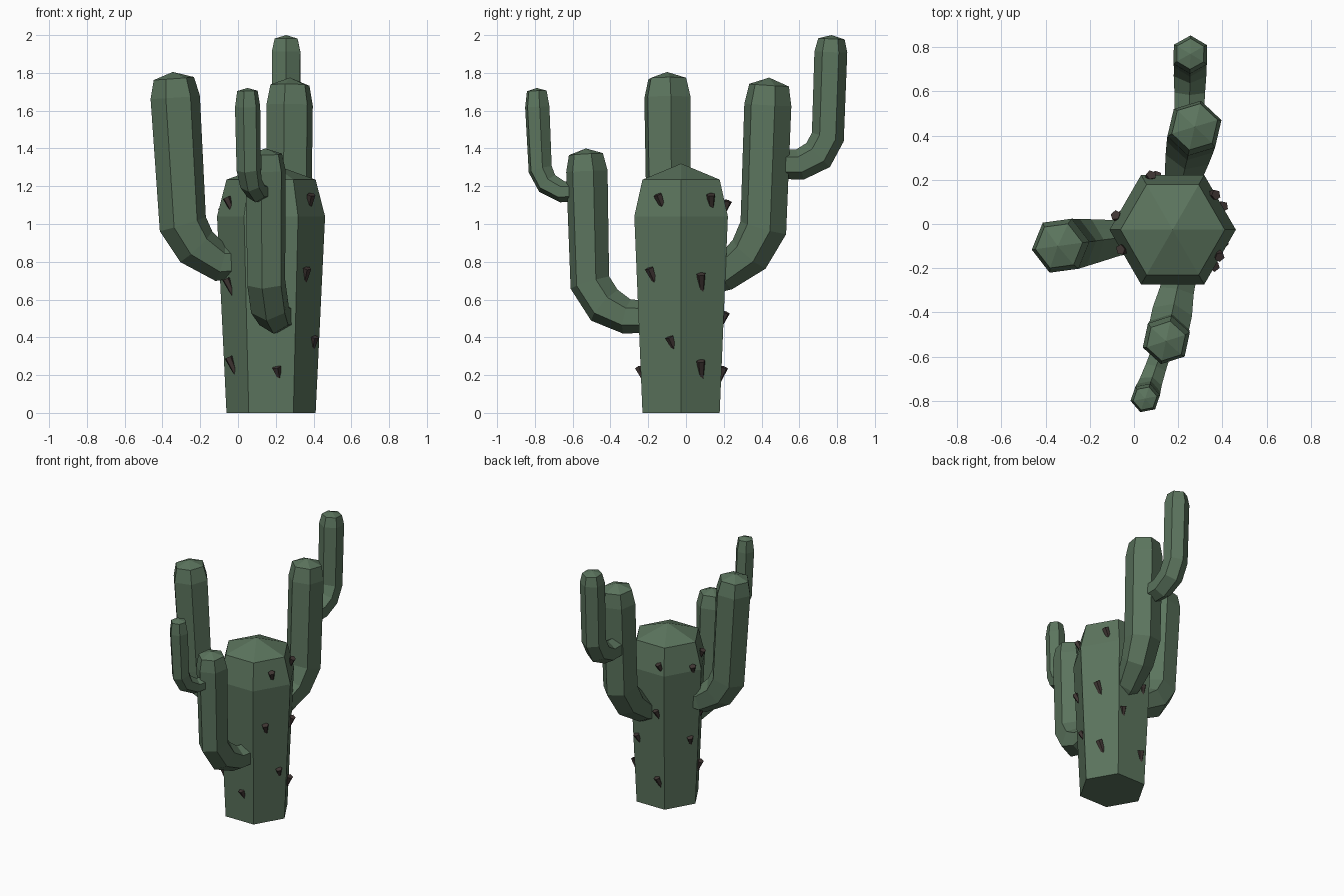
import bpy, bmesh, math
from mathutils import Vector

if "Cube" in bpy.data.objects:
    bpy.data.objects.remove(bpy.data.objects["Cube"])


def material(name, color):
    m = bpy.data.materials.new(name)
    m.diffuse_color = color
    m.use_nodes = True
    m.node_tree.nodes["Principled BSDF"].inputs["Base Color"].default_value = m.diffuse_color
    return m


GREEN = material("cactus_green", (0.105, 0.175, 0.11, 1))
BROWN = material("thorn_brown", (0.05, 0.036, 0.033, 1))


def finish(name, bm, mat):
    bmesh.ops.recalc_face_normals(bm, faces=bm.faces)
    me = bpy.data.meshes.new(name)
    bm.to_mesh(me)
    bm.free()
    me.materials.append(mat)
    ob = bpy.data.objects.new(name, me)
    bpy.context.collection.objects.link(ob)
    return ob


def skin(bm, rings, apex=None):
    """Join rings of points into a tube; close with caps or an apex."""
    vs = [[bm.verts.new(p) for p in ring] for ring in rings]
    n = len(vs[0])
    for a, b in zip(vs, vs[1:]):
        for i in range(n):
            j = (i + 1) % n
            bm.faces.new((a[i], a[j], b[j], b[i]))
    bm.faces.new(vs[0][::-1])
    if apex is None:
        bm.faces.new(vs[-1])
    else:
        top = bm.verts.new(apex)
        for i in range(n):
            bm.faces.new((vs[-1][i], vs[-1][(i + 1) % n], top))


def ring(c, u, v, ru, rv, n=6):
    return [c + u * (ru * math.cos(i * math.tau / n)) + v * (rv * math.sin(i * math.tau / n))
            for i in range(n)]


X, Y, Z = Vector((1, 0, 0)), Vector((0, 1, 0)), Vector((0, 0, 1))

# Trunk: hexagonal, widening upward, with a chamfered shoulder and low peak
bm = bmesh.new()
cx, cy = 0.175, -0.026
skin(bm, [ring(Vector((cx, cy, z)), X, Y, r, r) for z, r in
          ((0, 0.236), (1.04, 0.286), (1.235, 0.236))], Vector((cx, cy, 1.32)))
finish("trunk", bm, GREEN)


# Arms: mitred hexagonal tubes bending upward in a vertical plane
def arm(name, start, end, profile, apex_z):
    """profile rows: fraction of the way from start to end, height, radius."""
    s, e = Vector((*start, 0)), Vector((*end, 0))
    out = (e - s).normalized()
    side = Z.cross(out)
    pts = [s.lerp(e, f) + Z * z for f, z, r in profile]
    rings = []
    for i, p in enumerate(pts):
        t0 = (p - pts[i - 1]).normalized() if i else None
        t1 = (pts[i + 1] - p).normalized() if i < len(pts) - 1 else None
        t0, t1 = t0 or t1, t1 or t0
        t = (t0 + t1).normalized()
        r = profile[i][2]
        rings.append(ring(p, t.cross(side), side, r / t.dot(t1), r))
    bm = bmesh.new()
    skin(bm, rings, e + Z * apex_z)
    finish(name, bm, GREEN)


arm("left_arm", (0.02, -0.05), (-0.345, -0.10),
    [(0, 0.80, 0.085), (0.31, 0.795, 0.095), (0.66, 0.88, 0.115), (0.855, 1.0, 0.125),
     (0.965, 1.67, 0.132), (0.985, 1.77, 0.108)], 1.805)
arm("back_arm", (0.195, 0.10), (0.275, 0.44),
    [(0, 0.70, 0.08), (0.30, 0.735, 0.09), (0.69, 0.84, 0.115), (0.91, 0.98, 0.125),
     (0.98, 1.63, 0.128), (1, 1.735, 0.108)], 1.775)
arm("back_upper_branch", (0.25, 0.45), (0.255, 0.77),
    [(0, 1.315, 0.075), (0.48, 1.315, 0.08), (0.78, 1.365, 0.085), (0.94, 1.46, 0.085),
     (0.99, 1.91, 0.087), (1, 1.98, 0.07)], 2.0)
arm("front_arm", (0.22, -0.18), (0.145, -0.53),
    [(0, 0.51, 0.085), (0.38, 0.51, 0.09), (0.72, 0.57, 0.105), (0.94, 0.69, 0.105),
     (0.985, 1.28, 0.112), (1, 1.37, 0.092)], 1.40)
arm("front_upper_branch", (0.14, -0.53), (0.05, -0.79),
    [(0, 1.175, 0.05), (0.48, 1.17, 0.055), (0.79, 1.215, 0.06), (0.93, 1.29, 0.065),
     (0.99, 1.62, 0.068), (1, 1.705, 0.055)], 1.72)


# Thorns: small tapered pegs, blunt wide end up and outward
# face angle, sideways offset from face centre, height, length
thorns = [
    (-30, 0.01, 1.115, 0.09), (-30, -0.04, 0.725, 0.09), (-30, 0.07, 0.37, 0.07),
    (30, 0.05, 1.11, 0.10), (30, -0.01, 0.68, 0.12), (30, 0.0, 0.22, 0.12),
    (-150, -0.03, 1.10, 0.09), (-150, -0.03, 0.66, 0.11), (-150, -0.03, 0.24, 0.12),
    (-90, 0.035, 0.215, 0.06),
    (90, 0.105, 1.09, 0.07), (90, 0.08, 0.73, 0.07), (90, -0.09, 0.50, 0.07),
    (90, 0.08, 0.20, 0.09),
    (150, 0.08, 1.05, 0.07), (150, 0.07, 0.50, 0.07),
]
for k, (ang, off, z, length) in enumerate(thorns):
    a = math.radians(ang)
    out = Vector((math.cos(a), math.sin(a), 0))
    side = Z.cross(out)
    r = (0.236 + 0.05 * min(z / 1.04, 1) - 0.05 * max(0, (z - 1.04) / 0.195)) * math.cos(math.pi / 6)
    p = Vector((cx, cy, z)) + out * r + side * off
    axis = (Z + out * 0.38 - side * 0.25).normalized()
    v = axis.cross(side).normalized()
    u = v.cross(axis)
    bm = bmesh.new()
    skin(bm, [ring(p - axis * (length / 2), u, v, 0.011, 0.011, 5),
              ring(p + axis * (length / 2), u, v, 0.025, 0.022, 5)])
    finish(f"thorn_{k + 1}", bm, BROWN)
